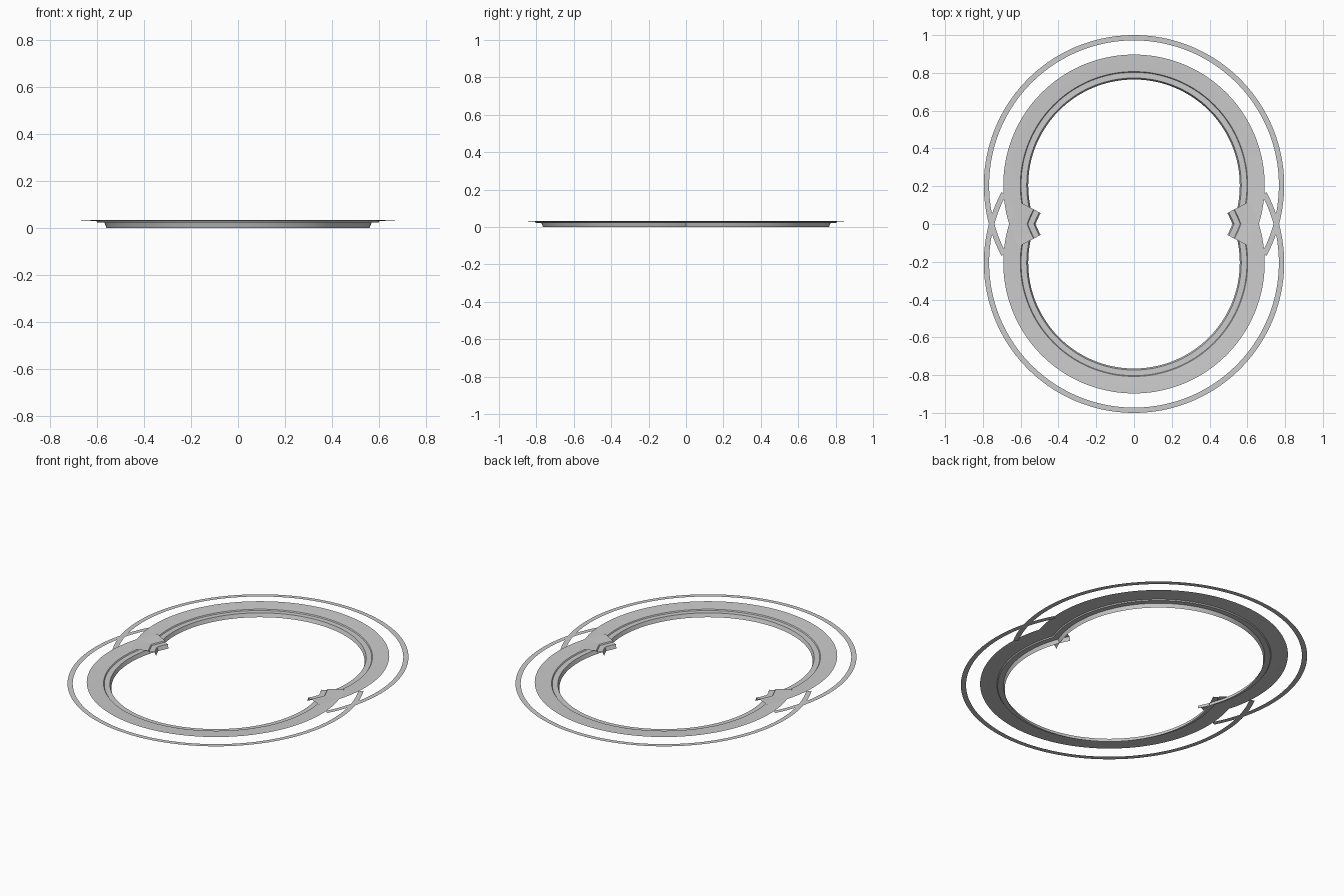
import bpy, math

if "Cube" in bpy.data.objects:
    bpy.data.objects.remove(bpy.data.objects["Cube"])

CENTRE_Y = 0.205          # offset of each arc's centre
OVERRUN = math.radians(28)  # how far each arc runs past its half circle
SEGMENTS = 110


def sweep_arc(name, profile, turn):
    """Revolve an outer-to-inner (radius, z) profile along a long arc."""
    verts, faces = [], []
    n = len(profile)
    for i in range(SEGMENTS + 1):
        a = -OVERRUN + (math.pi + 2 * OVERRUN) * i / SEGMENTS
        for r, z in profile:
            x, y = r * math.cos(a), CENTRE_Y + r * math.sin(a)
            verts.append((x * turn, y * turn, z))
    for i in range(SEGMENTS):
        for j in range(n - 1):
            k = i * n + j
            faces.append((k, k + n, k + n + 1, k + 1))
    mesh = bpy.data.meshes.new(name)
    mesh.from_pydata(verts, [], faces)
    ob = bpy.data.objects.new(name, mesh)
    bpy.context.collection.objects.link(ob)
    bpy.ops.object.select_all(action='DESELECT')
    ob.select_set(True)
    bpy.context.view_layer.objects.active = ob
    bpy.ops.object.shade_smooth_by_angle(angle=math.radians(25))
    return ob


# Wide band, small step, flat ledge, then the inner wall down to the ground
band = [(0.692, 0.033), (0.645, 0.031), (0.602, 0.028), (0.598, 0.022),
        (0.568, 0.022), (0.560, 0.0)]
# Thin outer trim ring
trim = [(0.795, 0.026), (0.767, 0.026)]

# Back half, and the same half turned 180 degrees for the front
for side, turn in (("back", 1), ("front", -1)):
    sweep_arc(side + "_band", band, turn)
    sweep_arc(side + "_trim_ring", trim, turn)
